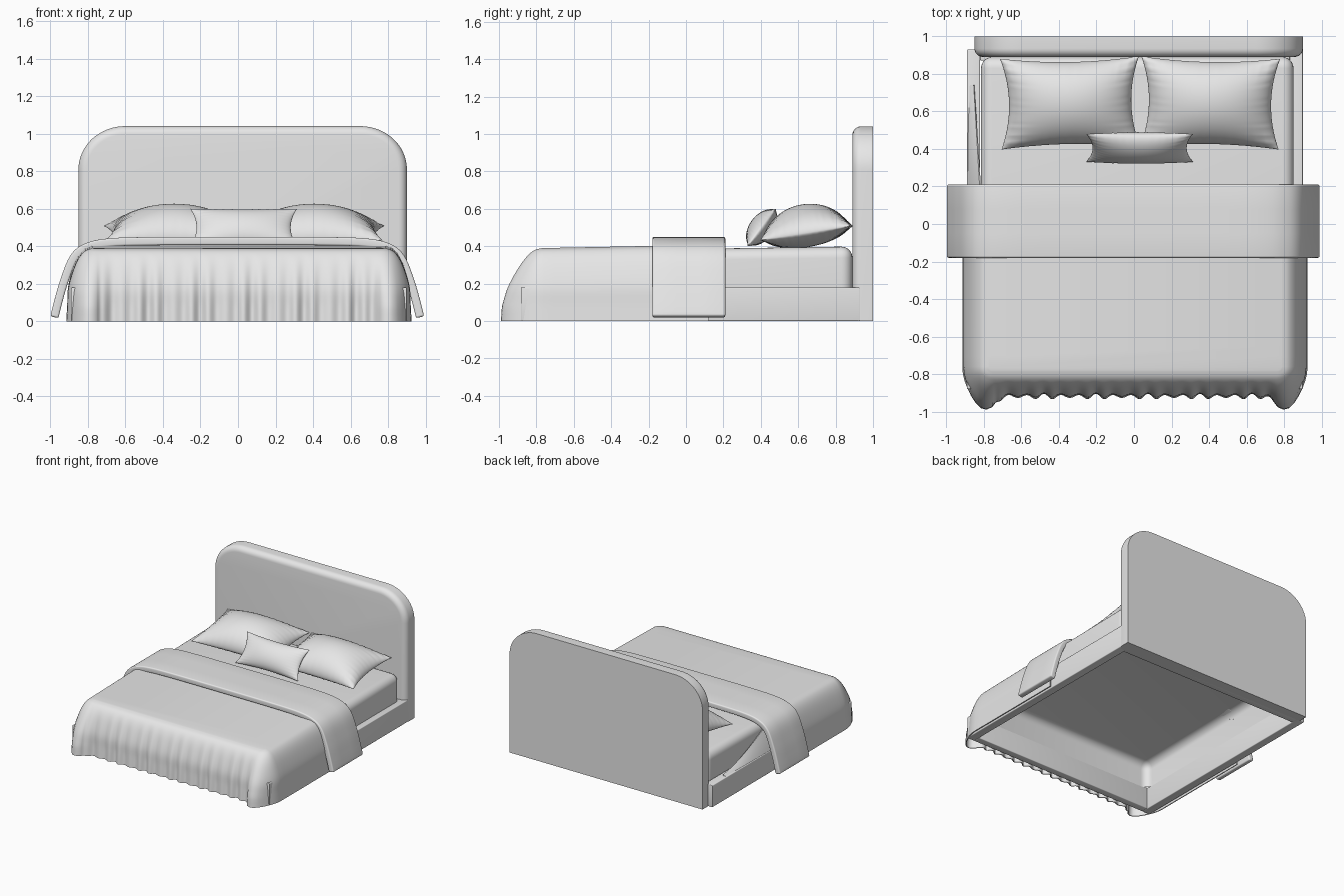
import bpy, bmesh, math
from mathutils import Matrix

cube = bpy.data.objects.get("Cube")
if cube:
    bpy.data.objects.remove(cube, do_unlink=True)

GREY = (0.8, 0.8, 0.8, 1)
mat = bpy.data.materials.new("light_grey")
mat.use_nodes = True
mat.diffuse_color = GREY
mat.node_tree.nodes["Principled BSDF"].inputs["Base Color"].default_value = GREY


def finish(name, bm, thickness=0, offset=-1, bevel=0, angle=40):
    """Turn a bmesh into a smooth-shaded object with optional thickness and bevel."""
    bmesh.ops.recalc_face_normals(bm, faces=bm.faces)
    mesh = bpy.data.meshes.new(name)
    bm.to_mesh(mesh)
    bm.free()
    mesh.materials.append(mat)
    ob = bpy.data.objects.new(name, mesh)
    bpy.context.collection.objects.link(ob)
    bpy.ops.object.select_all(action='DESELECT')
    bpy.context.view_layer.objects.active = ob
    ob.select_set(True)
    if thickness:
        mod = ob.modifiers.new("Thickness", 'SOLIDIFY')
        mod.thickness, mod.offset = thickness, offset
        bpy.ops.object.modifier_apply(modifier=mod.name)
    if bevel:
        mod = ob.modifiers.new("Soft edges", 'BEVEL')
        mod.width, mod.segments = bevel, 4
        mod.limit_method, mod.angle_limit = 'ANGLE', math.radians(45)
        bpy.ops.object.modifier_apply(modifier=mod.name)
    bpy.ops.object.shade_smooth_by_angle(angle=math.radians(angle))
    return ob


def box(x0, x1, y0, y1, z0, z1):
    bm = bmesh.new()
    bmesh.ops.create_cube(bm, size=1)
    bmesh.ops.scale(bm, vec=(x1 - x0, y1 - y0, z1 - z0), verts=bm.verts)
    bmesh.ops.translate(bm, vec=((x0 + x1) / 2, (y0 + y1) / 2, (z0 + z1) / 2), verts=bm.verts)
    return bm


def sheet(bm, rows):
    """Skin a grid of points; returns the vertex rows."""
    grid = [[bm.verts.new(p) for p in row] for row in rows]
    for a, b in zip(grid, grid[1:]):
        for i in range(len(a) - 1):
            bm.faces.new((a[i], a[i + 1], b[i + 1], b[i]))
    return grid


def smooth_path(pts, steps=5):
    """Catmull-Rom interpolation through 2D points."""
    p = [pts[0]] + pts + [pts[-1]]
    out = []
    for i in range(1, len(p) - 2):
        for s in range(steps):
            t = s / steps
            out.append(tuple(0.5 * (2 * b + (c - a) * t + (2 * a - 5 * b + 4 * c - d) * t * t
                                    + (3 * b - a - 3 * c + d) * t ** 3)
                             for a, b, c, d in zip(*p[i - 1:i + 3])))
    return out + [pts[-1]]


# Headboard: arched slab with a padded front edge
bm = bmesh.new()
outline = [(0.875, 0)]
for i in range(17):
    a = math.pi / 2 * i / 16
    outline.append((0.625 + 0.25 * math.cos(a), 0.81 + 0.23 * math.sin(a)))
outline += [(-x, z) for x, z in reversed(outline)]
back = bm.faces.new([bm.verts.new((x + 0.025, 1, z)) for x, z in outline])
front = bmesh.ops.extrude_face_region(bm, geom=[back], use_keep_orig=True)
front_verts = [g for g in front['geom'] if isinstance(g, bmesh.types.BMVert)]
bmesh.ops.translate(bm, vec=(0, -0.11, 0), verts=front_verts)
rim = [e for e in bm.edges if all(v.co.y < 0.9 for v in e.verts)
       and any(v.co.z > 0.01 for v in e.verts)]
bmesh.ops.bevel(bm, geom=rim, offset=0.045, segments=6, profile=0.5, affect='EDGES')
finish("headboard", bm)

# Bed frame: four rails
for name, ends in {"right_rail": (-0.89, -0.82, -0.88, 0.93), "left_rail": (0.83, 0.90, -0.88, 0.93),
                   "foot_rail": (-0.82, 0.83, -0.88, -0.82), "head_rail": (-0.82, 0.83, 0.87, 0.93)}.items():
    finish(name, box(*ends, 0, 0.18), bevel=0.006)

# Mattress: soft shell, open underneath, slightly lower at the foot
bm = box(-0.815, 0.85, -0.82, 0.89, 0.17, 0.385)
bottom = [f for f in bm.faces if f.normal.z < -0.5]
bmesh.ops.delete(bm, geom=bottom, context='FACES')
edges = [e for e in bm.edges if not e.is_boundary]
bmesh.ops.bevel(bm, geom=edges, offset=0.06, segments=6, profile=0.5, affect='EDGES')
for v in bm.verts:
    if v.co.z > 0.3:
        v.co.z += 0.015 * v.co.y
finish("mattress", bm)

# Duvet: profile swept round the foot of the bed, with folds and flared corners
HALF, FOOT, R = 0.84, -0.84, 0.08
half = [(HALF, 0.12 - (0.12 - FOOT - R) * i / 16, 0.0) for i in range(16)]
for i in range(9):
    a = math.pi / 2 * i / 8
    half.append((HALF - R + R * math.cos(a), FOOT + R - R * math.sin(a), a))
STEPS = 90
half += [((HALF - R) * (1 - i / STEPS), FOOT, math.pi / 2) for i in range(1, STEPS + 1)]
plan = [(-x, y, math.pi - a) for x, y, a in half[:-1]] + half[::-1]
drape = smooth_path([(-0.06, 0.405), (-0.02, 0.39), (0.015, 0.35), (0.045, 0.28),
                     (0.07, 0.185), (0.075, 0.09), (0.08, 0)], 4)


def duvet_point(x, y, a, d, z):
    fall = min(1, max(0, (0.38 - z) / 0.3))
    facing = max(0, math.sin(a))
    flare = 0.08 * math.exp(-((abs(x) - 0.79) / 0.05) ** 2)
    fold = 0.011 * math.sin(x * 68) * (1 + 0.4 * math.sin(x * 23)) if abs(x) < 0.74 else 0
    px = x + math.cos(a) * d + 0.005
    py = y - math.sin(a) * d - facing * fall * (flare + fold)
    return px, py, z + 0.02 * y * min(1, z / 0.35)


bm = bmesh.new()
rows = sheet(bm, [[duvet_point(*p, d, z) for p in plan] for d, z in drape])
bm.faces.new(rows[0])
finish("duvet", bm, thickness=0.008)

# Loose sheet corner tapering along the right side of the mattress
bm = bmesh.new()
rows = []
for i in range(13):
    t = i / 12
    top = 0.19 + 0.17 * (1 - t) ** 1.6
    rows.append([(-0.89 + 0.06 * s * (1 - 0.6 * t) + 0.012 * s * s, 0.12 + 0.62 * t,
                  0.17 + (top - 0.17) * s) for s in (0, 0.25, 0.5, 0.75, 1)])
sheet(bm, rows)
finish("sheet_corner", bm, thickness=0.008)

# Throw blanket: thick band draped across the bed
side = smooth_path([(0, 0.428), (0.45, 0.427), (0.68, 0.42), (0.8, 0.395), (0.87, 0.34),
                    (0.92, 0.22), (0.955, 0.1), (0.974, 0.022)])
band = [(-x, z) for x, z in side[:0:-1]] + side
bm = bmesh.new()
sheet(bm, [[(x - 0.004, y, z) for x, z in band] for y in (-0.18, -0.05, 0.08, 0.21)])
finish("throw_blanket", bm, thickness=0.044, offset=0, bevel=0.018)


def pillow(name, centre, width, depth, up, down, tilt, turn=0):
    """Two bulged grids with pinched sides, joined at the seam."""
    bm = bmesh.new()
    n = 40
    ticks = [math.sin(math.pi / 2 * (2 * i / n - 1)) for i in range(n + 1)]
    for bulge in (up, -down):
        rows = []
        for v in ticks:
            row = []
            for u in ticks:
                puff = max(0, (1 - u * u) * (1 - v * v)) ** 0.55
                crease = 1 + 0.1 * (math.sin(u * 45) * v ** 6 + math.sin(v * 35) * u ** 6)
                row.append((width * u * (1 - 0.12 * (1 - v * v)),
                            depth * v * (1 - 0.1 * (1 - u * u)), bulge * puff * crease))
            rows.append(row)
        sheet(bm, rows)
    bmesh.ops.remove_doubles(bm, verts=bm.verts, dist=0.0002)
    place = (Matrix.Translation(centre) @ Matrix.Rotation(math.radians(turn), 4, 'Z')
             @ Matrix.Rotation(math.radians(tilt), 4, 'X'))
    bmesh.ops.transform(bm, matrix=place, verts=bm.verts)
    finish(name, bm, angle=60)


# Pillows and small cushion
pillow("right_pillow", (-0.34, 0.645, 0.47), 0.37, 0.245, 0.155, 0.075, 9, 1)
pillow("left_pillow", (0.405, 0.645, 0.47), 0.37, 0.245, 0.155, 0.075, 9, -1)
pillow("small_cushion", (0.03, 0.405, 0.5), 0.285, 0.125, 0.065, 0.065, 53)
